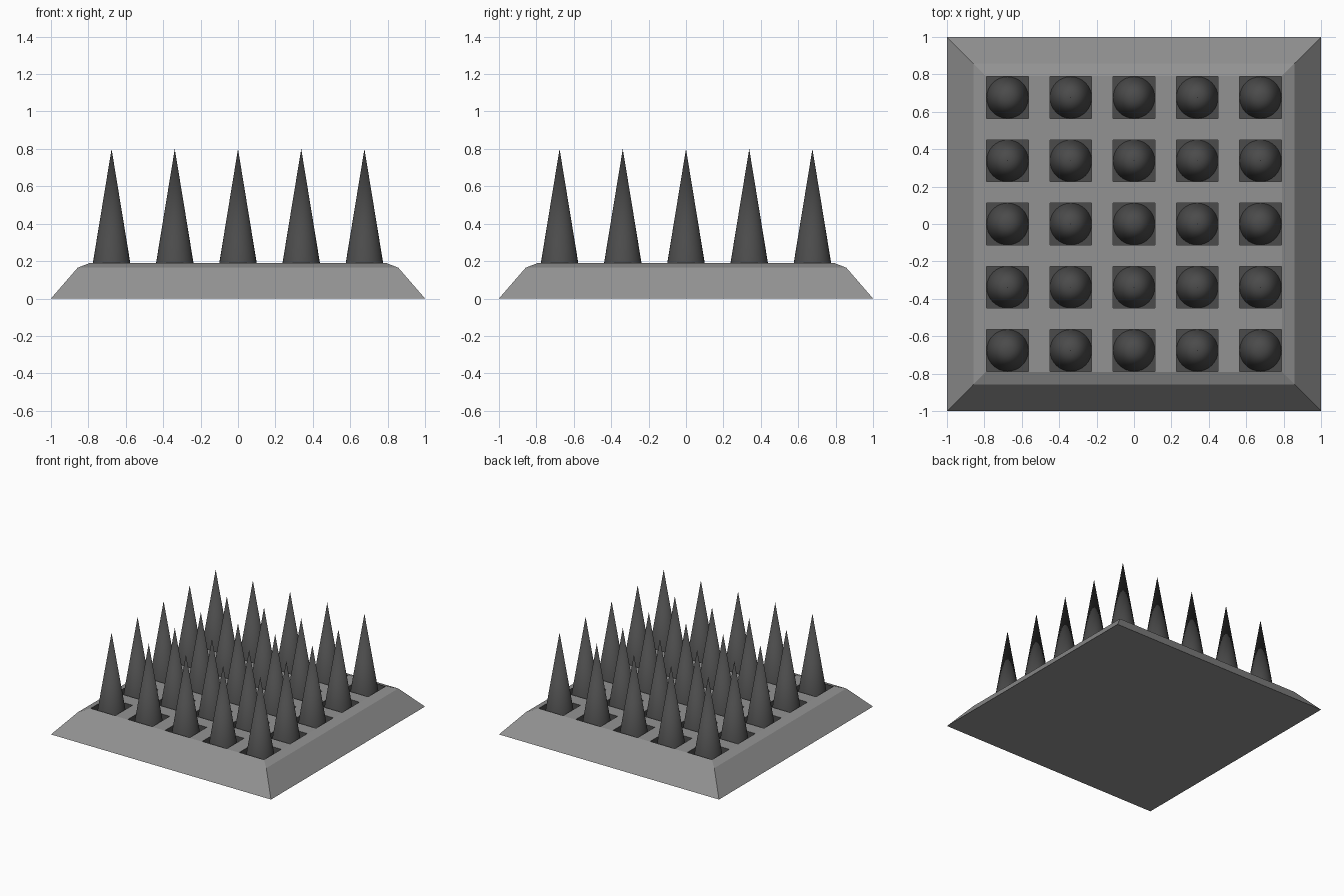
import bpy, bmesh

if "Cube" in bpy.data.objects:
    bpy.data.objects.remove(bpy.data.objects["Cube"])

PITCH, HALF = 0.338, 0.112          # socket spacing and half-width
FLOOR, TOP, TIP = 0.12, 0.19, 0.80  # heights
FLAT = 0.792                        # half-width of the flat top
CENTRES = [PITCH * i for i in range(-2, 3)]


def material(name, value):
    m = bpy.data.materials.new(name)
    m.diffuse_color = (value, value, value, 1)
    m.use_nodes = True
    m.node_tree.nodes["Principled BSDF"].inputs["Base Color"].default_value = m.diffuse_color
    return m


stone = material("stone grey", 0.29)
iron = material("dark iron", 0.07)


def add_object(name, bm, mats):
    mesh = bpy.data.meshes.new(name)
    bm.to_mesh(mesh)
    bm.free()
    for m in mats:
        mesh.materials.append(m)
    ob = bpy.data.objects.new(name, mesh)
    bpy.context.collection.objects.link(ob)
    return ob


# Base plate: sloped sides, shallow upper bevel, grid top with square sockets
bm = bmesh.new()


def quad(points, mat=0):
    f = bm.faces.new([bm.verts.new(p) for p in points])
    f.material_index = mat


def ring(h, z):
    return [(-h, -h, z), (h, -h, z), (h, h, z), (-h, h, z)]


levels = [ring(1, 0), ring(0.857, 0.165), ring(FLAT, TOP)]
for lo, hi in zip(levels, levels[1:]):
    for k in range(4):
        n = (k + 1) % 4
        quad([lo[k], lo[n], hi[n], hi[k]])
quad(levels[0][::-1])

cuts = [-FLAT] + [c + s for c in CENTRES for s in (-HALF, HALF)] + [FLAT]
for i in range(len(cuts) - 1):
    for j in range(len(cuts) - 1):
        x0, x1, y0, y1 = cuts[i], cuts[i + 1], cuts[j], cuts[j + 1]
        cell = [(x0, y0), (x1, y0), (x1, y1), (x0, y1)]
        if i % 2 and j % 2:
            # socket floor and walls
            quad([(*p, FLOOR) for p in cell], 1)
            for k in range(4):
                a, b = cell[k], cell[(k + 1) % 4]
                quad([(*a, TOP), (*b, TOP), (*b, FLOOR), (*a, FLOOR)], 1)
        else:
            quad([(*p, TOP) for p in cell])
bmesh.ops.remove_doubles(bm, verts=bm.verts, dist=1e-4)
add_object("base_plate", bm, [stone, iron])

# Spikes: one cone standing in each socket
bm = bmesh.new()
bmesh.ops.create_cone(bm, cap_ends=True, segments=32, radius1=0.1115,
                      radius2=0, depth=TIP - FLOOR)
bmesh.ops.translate(bm, verts=bm.verts, vec=(0, 0, (TIP + FLOOR) / 2))
for f in bm.faces:
    f.smooth = len(f.verts) < 5
for e in bm.edges:
    e.smooth = not any(len(f.verts) > 4 for f in e.link_faces)
spike = add_object("spike", bm, [iron])
for x in CENTRES:
    for y in CENTRES:
        ob = spike if (x, y) == (CENTRES[0], CENTRES[0]) else spike.copy()
        if ob is not spike:
            bpy.context.collection.objects.link(ob)
        ob.location = (x, y, 0)
